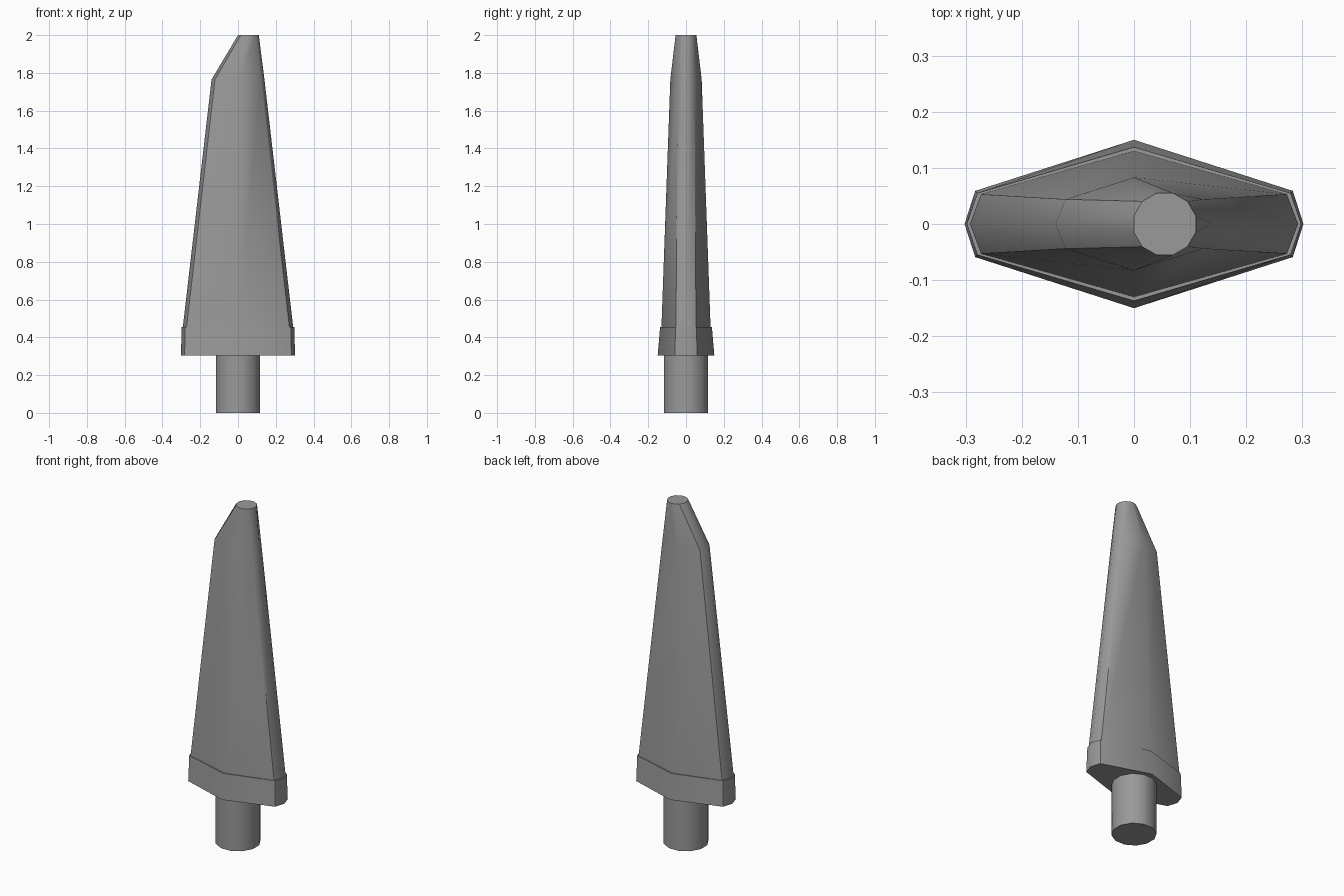
import bpy, bmesh
from math import cos, sin, radians

cube = bpy.data.objects.get("Cube")
if cube:
    bpy.data.objects.remove(cube, do_unlink=True)

grey = bpy.data.materials.new("neutral grey")
grey.use_nodes = True
grey.diffuse_color = (0.32, 0.32, 0.32, 1)
grey.node_tree.nodes["Principled BSDF"].inputs["Base Color"].default_value = grey.diffuse_color


def section(z, tip, corner, ridge):
    """Long diamond with clipped ends; repeated points fan out to the round tip."""
    cx, cy = corner
    return [(x, y, z) for x, y in (
        (0, ridge), (-cx, cy), (-tip, 0), (-tip, 0), (-cx, -cy), (0, -ridge),
        (0, -ridge), (cx, -cy), (tip, 0), (tip, 0), (cx, cy), (0, ridge))]


def circle(z, radius, x=0):
    """Twelve-sided ring with flats facing the axes."""
    return [(x + radius * cos(radians(a)), radius * sin(radians(a)), z)
            for a in range(105, 465, 30)]


def loft(name, rings, angle=45):
    """Skin a stack of rings, cap both ends and merge repeated points."""
    bm = bmesh.new()
    loops = [[bm.verts.new(p) for p in ring] for ring in rings]
    count = len(loops[0])
    for low, high in zip(loops, loops[1:]):
        for i in range(count):
            j = (i + 1) % count
            bm.faces.new((low[i], low[j], high[j], high[i]))
    bm.faces.new(loops[0][::-1])
    bm.faces.new(loops[-1])
    bmesh.ops.remove_doubles(bm, verts=bm.verts[:], dist=0.0005)
    bmesh.ops.recalc_face_normals(bm, faces=bm.faces[:])
    mesh = bpy.data.meshes.new(name)
    bm.to_mesh(mesh)
    bm.free()
    mesh.materials.append(grey)
    obj = bpy.data.objects.new(name, mesh)
    bpy.context.collection.objects.link(obj)
    bpy.ops.object.select_all(action="DESELECT")
    obj.select_set(True)
    bpy.context.view_layer.objects.active = obj
    bpy.ops.object.shade_smooth_by_angle(angle=radians(angle))
    return obj


# Round mounting post
loft("mounting_post", [circle(0, 0.121), circle(0.305, 0.121)])

# Collar, narrowing slightly upward
loft("collar", [section(0.305, 0.302, (0.283, 0.059), 0.15),
                section(0.455, 0.298, (0.279, 0.055), 0.137)])

# Tapered blade with a slanted shoulder and an offset round tip
loft("blade", [section(0.455, 0.292, (0.272, 0.053), 0.13),
               section(1.765, 0.14, (0.122, 0.044), 0.083),
               circle(2.0, 0.057, 0.055)])
